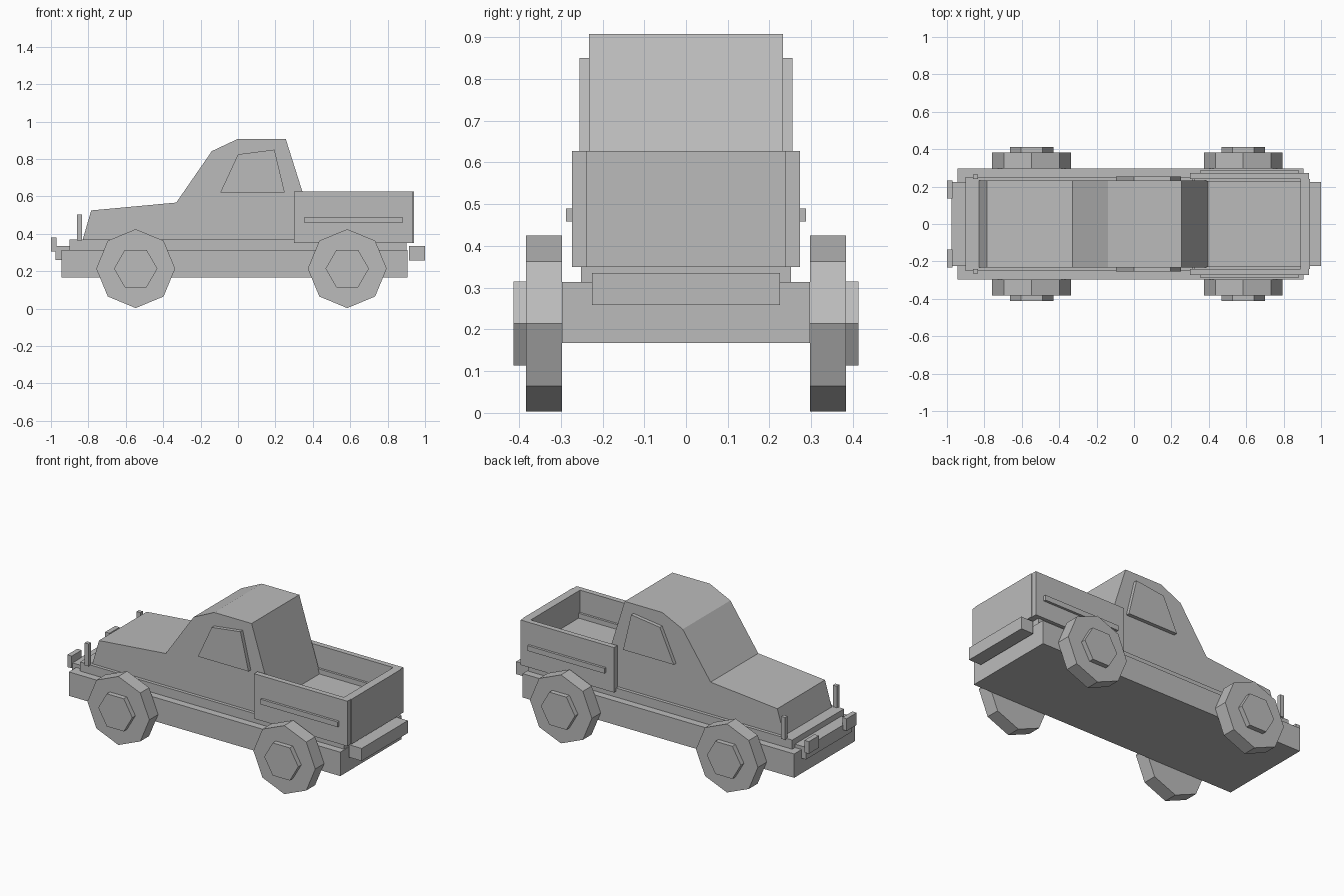
import bpy
import bmesh
from math import cos, sin, tau

cube = bpy.data.objects.get("Cube")
if cube:
    bpy.data.objects.remove(cube, do_unlink=True)

# Single body colour
grey = bpy.data.materials.new("plain_grey")
grey.use_nodes = True
colour = (0.5, 0.5, 0.5, 1)
grey.diffuse_color = colour
grey.node_tree.nodes["Principled BSDF"].inputs["Base Color"].default_value = colour


def prism(name, profile, y0, y1):
    """Extrude an (x, z) outline from y0 to y1."""
    bm = bmesh.new()
    face = bm.faces.new([bm.verts.new((x, y0, z)) for x, z in profile])
    side = bmesh.ops.extrude_face_region(bm, geom=[face])["geom"]
    for v in side:
        if isinstance(v, bmesh.types.BMVert):
            v.co.y = y1
    bmesh.ops.recalc_face_normals(bm, faces=bm.faces)
    mesh = bpy.data.meshes.new(name)
    bm.to_mesh(mesh)
    bm.free()
    mesh.materials.append(grey)
    obj = bpy.data.objects.new(name, mesh)
    bpy.context.collection.objects.link(obj)
    return obj


def box(name, x0, x1, y0, y1, z0, z1):
    return prism(name, [(x0, z0), (x1, z0), (x1, z1), (x0, z1)], y0, y1)


def polygon(x, z, radius, sides):
    return [(x + radius * cos(tau * i / sides), z + radius * sin(tau * i / sides))
            for i in range(sides)]


# Chassis and sill
box("chassis", -0.945, 0.905, -0.297, 0.297, 0.167, 0.314)
box("sill", -0.9, 0.9, -0.252, 0.252, 0.314, 0.37)

# Hood and cab in one outline
prism("cab_and_hood", [(-0.83, 0.37), (-0.785, 0.525), (-0.33, 0.567), (-0.14, 0.842),
                       (0, 0.908), (0.255, 0.908), (0.425, 0.37)], -0.232, 0.232)

# Cargo bed
box("bed_floor", 0.31, 0.9, -0.24, 0.24, 0.36, 0.46)
box("tailgate", 0.89, 0.94, -0.24, 0.24, 0.35, 0.627)

# Bumpers
box("rear_bumper", 0.915, 1.0, -0.225, 0.225, 0.258, 0.335)
box("front_bumper", -0.975, -0.9, -0.225, 0.225, 0.26, 0.335)

window = [(-0.095, 0.62), (0, 0.825), (0.195, 0.85), (0.25, 0.62)]

# Paired parts
for side, s in (("left", 1), ("right", -1)):
    prism(side + "_window", window, s * 0.23, s * 0.255)
    box(side + "_bed_wall", 0.3, 0.936, s * 0.24, s * 0.273, 0.35, 0.627)
    box(side + "_bed_ledge", 0.32, 0.89, s * 0.226, s * 0.24, 0.4, 0.49)
    box(side + "_trim_strip", 0.355, 0.88, s * 0.27, s * 0.288, 0.458, 0.49)
    box(side + "_front_post", -0.86, -0.833, s * 0.24, s * 0.264, 0.365, 0.503)
    box(side + "_bumper_guard", -1.0, -0.97, s * 0.136, s * 0.233, 0.305, 0.38)
    for end, x in (("front", -0.547), ("rear", 0.584)):
        prism(f"{side}_{end}_wheel", polygon(x, 0.214, 0.211, 8), s * 0.297, s * 0.383)
        prism(f"{side}_{end}_hub", polygon(x, 0.214, 0.116, 6), s * 0.38, s * 0.413)
